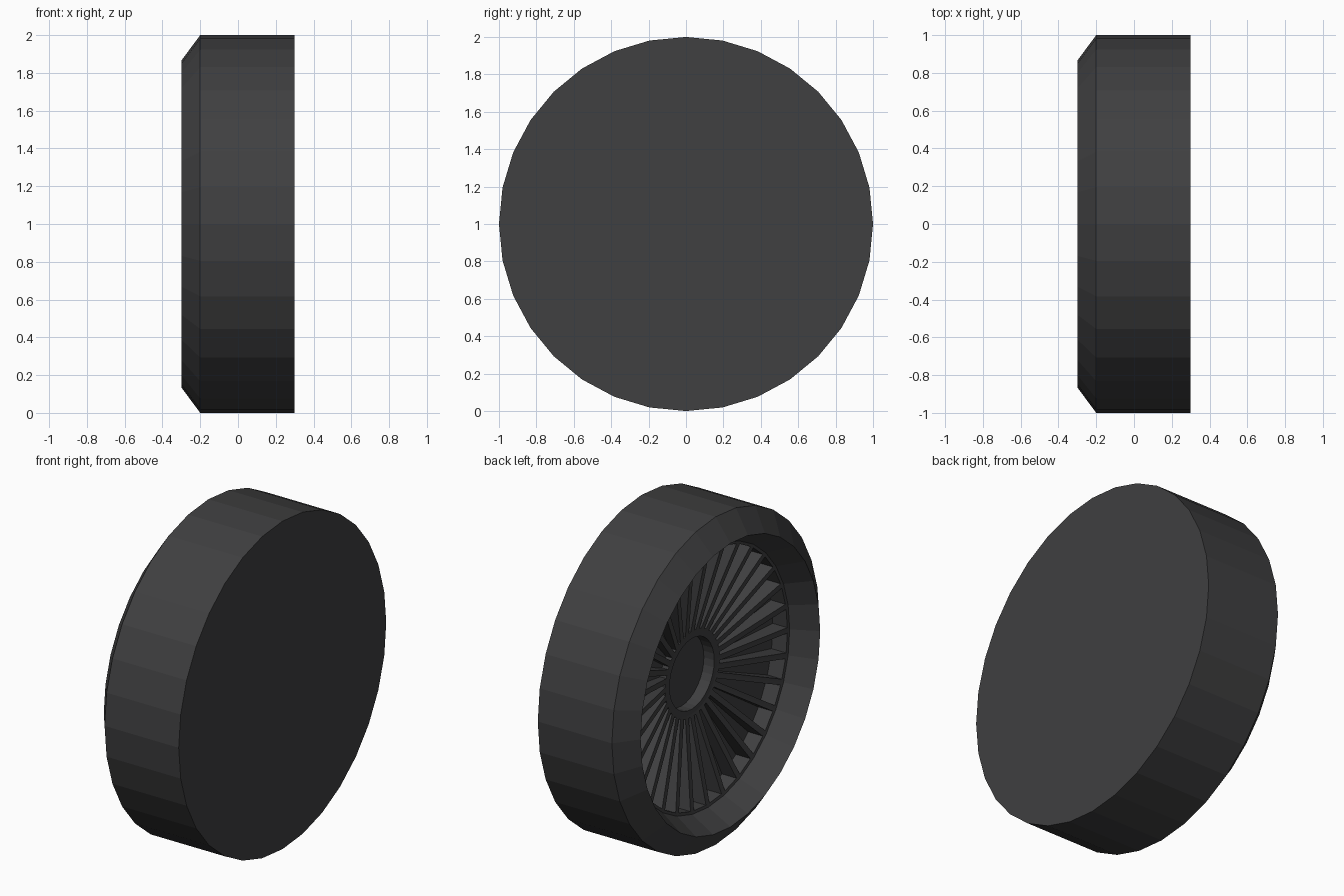
import bpy, bmesh, math

if "Cube" in bpy.data.objects:
    bpy.data.objects.remove(bpy.data.objects["Cube"])

SIDES = 32
black = bpy.data.materials.new("matte_black")
black.diffuse_color = (0.05, 0.05, 0.052, 1)
black.use_nodes = True
black.node_tree.nodes["Principled BSDF"].inputs["Base Color"].default_value = black.diffuse_color


def lathe(bm, profile, back_cap=False, front_cap=False):
    """Spin (x, radius) points round the wheel axle; returns the face bands."""
    rings = []
    for x, r in profile:
        rings.append([bm.verts.new((x, r * math.sin(2 * math.pi * i / SIDES),
                                    1 + r * math.cos(2 * math.pi * i / SIDES)))
                      for i in range(SIDES)])
    bands = []
    for a, b in zip(rings, rings[1:]):
        bands.append([bm.faces.new((a[i], a[(i + 1) % SIDES], b[(i + 1) % SIDES], b[i]))
                      for i in range(SIDES)])
    if back_cap:
        bm.faces.new(rings[0][::-1])
    if front_cap:
        bm.faces.new(rings[-1])
    return bands


def finish(bm, name):
    mesh = bpy.data.meshes.new(name)
    bm.normal_update()
    bm.to_mesh(mesh)
    bm.free()
    mesh.materials.append(black)
    obj = bpy.data.objects.new(name, mesh)
    bpy.context.collection.objects.link(obj)


# tyre: flat back, straight tread, chamfered shoulder, sloped inner lip
bm = bmesh.new()
lathe(bm, [(0.3, 1), (-0.2, 1), (-0.3, 0.865), (-0.15, 0.785)], back_cap=True)
finish(bm, "tyre")

# dished rim with recessed hub
bm = bmesh.new()
bands = lathe(bm, [(-0.15, 0.785), (-0.04, 0.245), (-0.04, 0.215), (0.03, 0.215)],
              front_cap=True)
bm.normal_update()

# pockets between the spokes, deeper toward the outside
pockets = bands[0]
bmesh.ops.inset_individual(bm, faces=pockets, thickness=0.017, use_even_offset=True)
bmesh.ops.inset_individual(bm, faces=pockets, thickness=0.0)
for v in {v for f in pockets for v in f.verts}:
    radius = math.hypot(v.co.y, v.co.z - 1)
    v.co.x += 0.04 + 0.06 * (radius - 0.245) / 0.54
finish(bm, "spoked_rim")
